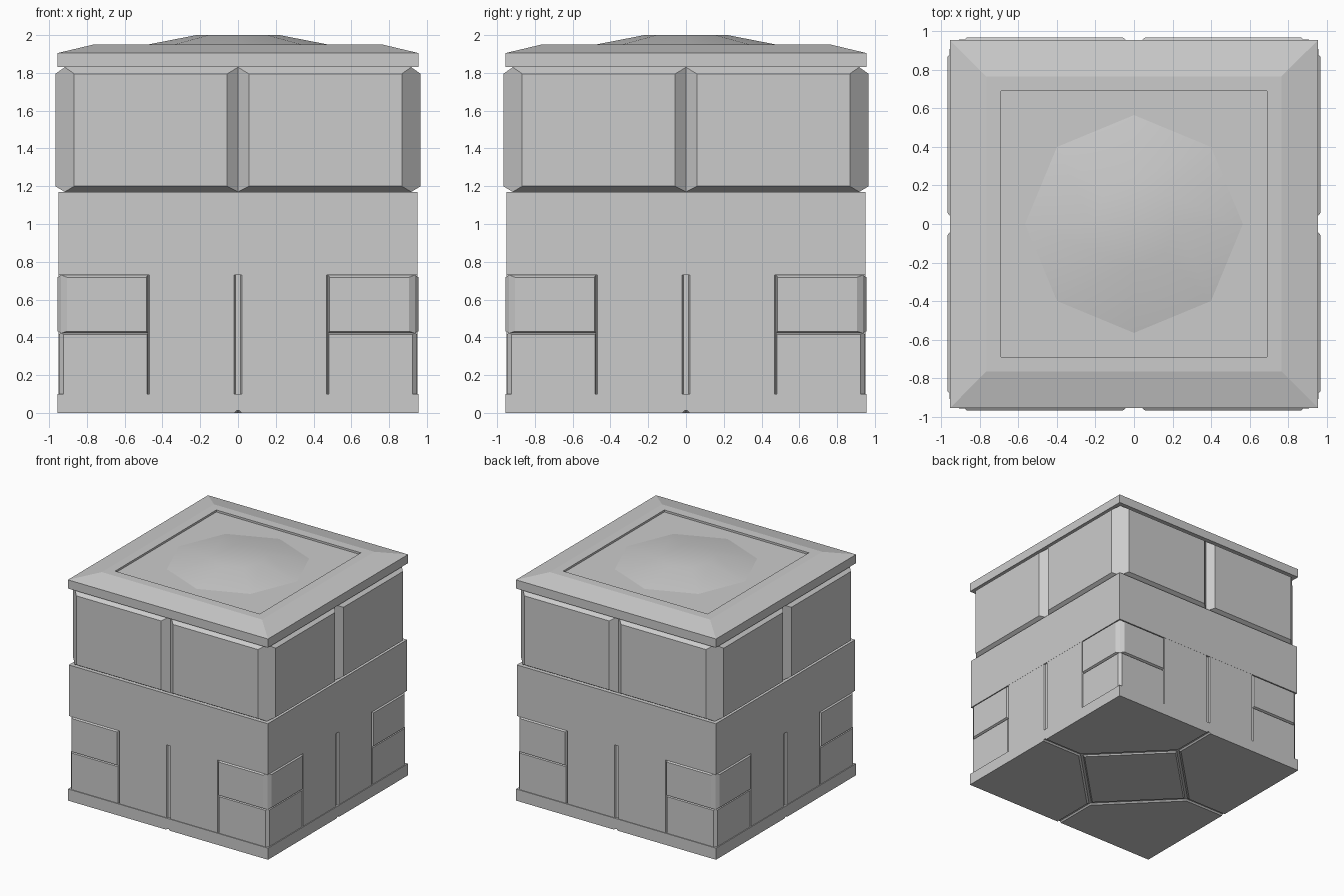
import bpy, bmesh, math
from mathutils import Matrix

if "Cube" in bpy.data.objects:
    bpy.data.objects.remove(bpy.data.objects["Cube"])


def make_object(name, bm):
    bmesh.ops.recalc_face_normals(bm, faces=bm.faces)
    mesh = bpy.data.meshes.new(name)
    bm.to_mesh(mesh)
    bm.free()
    ob = bpy.data.objects.new(name, mesh)
    bpy.context.collection.objects.link(ob)
    return ob


def skin(bm, rings):
    """Join rings of points with side faces and close both ends."""
    loops = [[bm.verts.new(p) for p in r] for r in rings]
    n = len(loops[0])
    for a, b in zip(loops, loops[1:]):
        for i in range(n):
            j = (i + 1) % n
            bm.faces.new((a[i], a[j], b[j], b[i]))
    bm.faces.new(loops[0])
    bm.faces.new(loops[-1])


def square(h, z):
    return [(-h, -h, z), (h, -h, z), (h, h, z), (-h, h, z)]


def square_stack(name, profile):
    bm = bmesh.new()
    skin(bm, [square(h, z) for h, z in profile])
    return make_object(name, bm)


def wall_stones(name, x0, x1, z0, z1, back, face, left, right, bottom, top):
    """Chamfered stone on the wall, mirrored in x and repeated on four sides."""
    bm = bmesh.new()
    for side in range(4):
        rot = Matrix.Rotation(side * math.pi / 2, 4, 'Z')
        for s in (1, -1):
            def rect(y, a, b, c, d):
                return [rot @ p for p in map(vec, ((s * a, -y, c), (s * b, -y, c),
                                                   (s * b, -y, d), (s * a, -y, d)))]
            skin(bm, [rect(back, x0, x1, z0, z1),
                      rect(face, x0 + left, x1 - right, z0 + bottom, z1 - top)])
    return make_object(name, bm)


def vec(p):
    return Matrix.Translation(p).to_translation()


# Foot plate and solid walls
square_stack("foot_plate", [(0.955, 0.012), (0.955, 0.1)])
square_stack("lower_core", [(0.936, 0.1), (0.936, 0.73)])
square_stack("middle_band", [(0.95, 0.73), (0.95, 1.17)])
square_stack("upper_core", [(0.917, 1.17), (0.917, 1.83)])

# Lower masonry
wall_stones("centre_stones", 0.012, 0.473, 0.1, 0.73, 0.936, 0.949, 0.008, 0.005, 0, 0)
wall_stones("corner_low_stones", 0.477, 0.936, 0.1, 0.422, 0.936, 0.948, 0.005, 0.012, 0, 0.006)
wall_stones("corner_high_stones", 0.477, 0.936, 0.422, 0.73, 0.936, 0.956, 0.008, 0.03, 0.01, 0.012)

# Large chamfered upper blocks
wall_stones("upper_blocks", 0, 0.917, 1.17, 1.83, 0.917, 0.967, 0.057, 0.05, 0.03, 0.035)

# Cap with sloped rim and square recess
square_stack("cap", [(0.955, 1.83), (0.955, 1.905), (0.765, 1.95),
                     (0.69, 1.95), (0.69, 1.933)])

# Shallow eight-sided boss
bm = bmesh.new()
skin(bm, [[(r * math.cos(i * math.pi / 4), r * math.sin(i * math.pi / 4), z)
           for i in range(8)] for r, z in ((0.57, 1.932), (0.22, 2.0))])
boss = make_object("cap_boss", bm)

# Paving on the underside: a diamond and four corner slabs, split by grooves
bm = bmesh.new()
skin(bm, [[(r, 0, z), (0, r, z), (-r, 0, z), (0, -r, z)]
          for r, z in ((0.53, 0), (0.545, 0.012))])
for i in range(4):
    rot = Matrix.Rotation(i * math.pi / 2, 4, 'Z')
    rings = []
    for g, z in ((0.018, 0), (0.007, 0.012)):
        e = 0.56 + g
        pts = [(e, g, z), (0.955, g, z), (0.955, 0.955, z), (g, 0.955, z), (g, e, z)]
        rings.append([rot @ vec(p) for p in pts])
    skin(bm, rings)
make_object("underside_slabs", bm)

# Soft shading on the boss
bpy.ops.object.select_all(action='DESELECT')
boss.select_set(True)
bpy.context.view_layer.objects.active = boss
bpy.ops.object.shade_smooth_by_angle(angle=math.radians(30))
